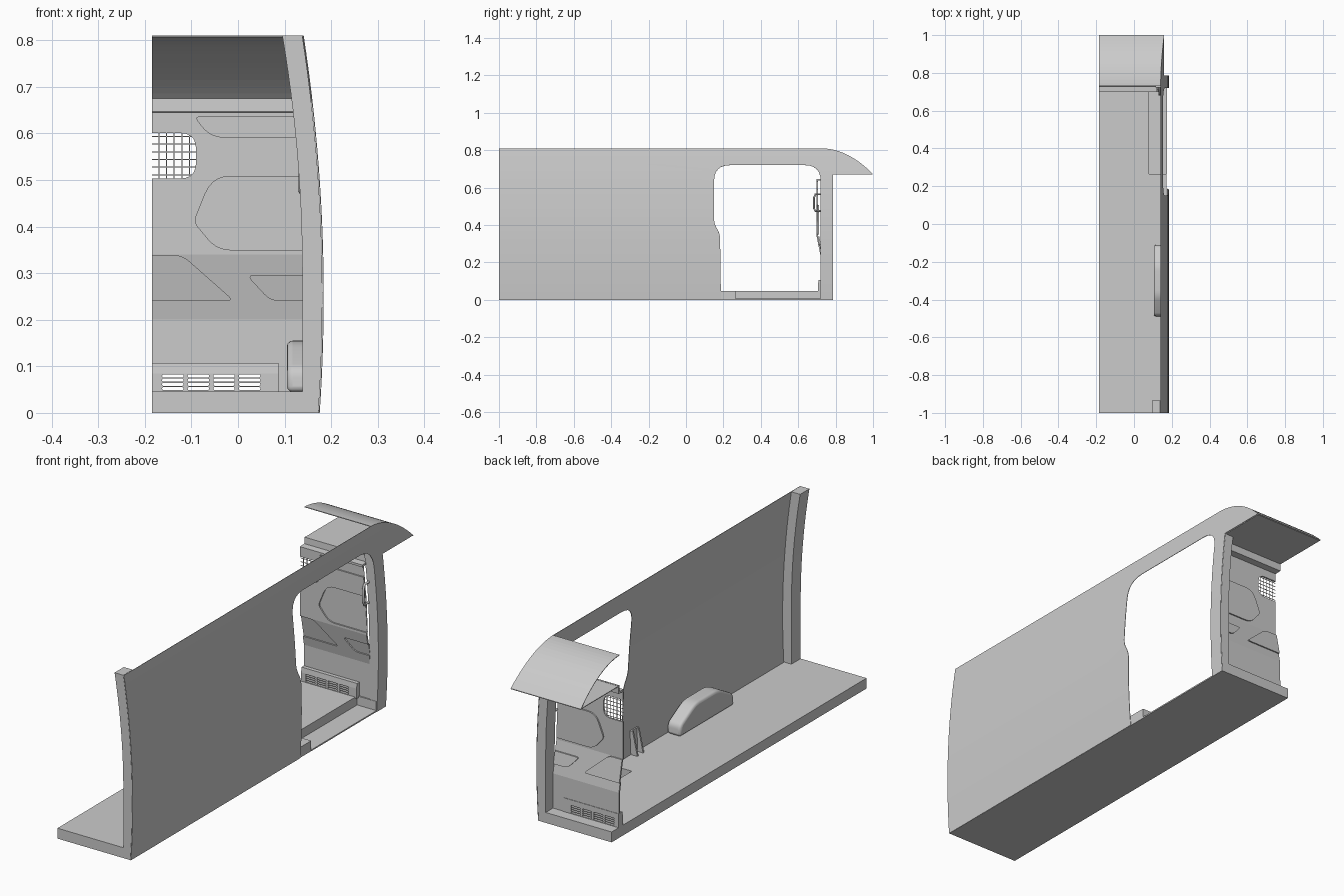
import bpy, bmesh, math

if "Cube" in bpy.data.objects:
    bpy.data.objects.remove(bpy.data.objects["Cube"])

LEFT = -0.185


def outer(z):
    return 0.183 - 0.137 * (z - 0.25) ** 2


def inner(z):
    return 0.138 - 0.165 * max(0, z - 0.3) ** 2


def make(name, bm, smooth=False):
    bmesh.ops.recalc_face_normals(bm, faces=bm.faces)
    me = bpy.data.meshes.new(name)
    bm.to_mesh(me)
    bm.free()
    ob = bpy.data.objects.new(name, me)
    bpy.context.collection.objects.link(ob)
    bpy.ops.object.select_all(action='DESELECT')
    ob.select_set(True)
    bpy.context.view_layer.objects.active = ob
    if smooth:
        bpy.ops.object.shade_smooth_by_angle(angle=math.radians(30))
    return ob


def add_prism(bm, pts, place, a, b):
    """Extrude a 2D outline from depth a to b; place(p, q, depth) gives xyz."""
    lo = [bm.verts.new(place(p, q, a)) for p, q in pts]
    hi = [bm.verts.new(place(p, q, b)) for p, q in pts]
    bm.faces.new(lo)
    bm.faces.new(hi[::-1])
    n = len(pts)
    for i in range(n):
        j = (i + 1) % n
        bm.faces.new((lo[i], lo[j], hi[j], hi[i]))


def prism(name, pts, place, a, b, smooth=False):
    bm = bmesh.new()
    add_prism(bm, pts, place, a, b)
    return make(name, bm, smooth)


def rounded(pts, radii, n=5):
    """Round the corners of an outline with quadratic arcs."""
    out = []
    for i, (p, r) in enumerate(zip(pts, radii)):
        if r == 0:
            out.append(p)
            continue
        ends = []
        for q in (pts[i - 1], pts[(i + 1) % len(pts)]):
            d = math.dist(p, q)
            ends.append([p[k] + (q[k] - p[k]) * r / d for k in (0, 1)])
        for s in range(n + 1):
            t = s / n
            out.append(tuple((1 - t) ** 2 * ends[0][k] + 2 * t * (1 - t) * p[k]
                             + t * t * ends[1][k] for k in (0, 1)))
    return out


def cut(ob, cutter):
    m = ob.modifiers.new("cut", 'BOOLEAN')
    m.object, m.operation, m.solver = cutter, 'DIFFERENCE', 'EXACT'
    bpy.context.view_layer.objects.active = ob
    bpy.ops.object.modifier_apply(modifier=m.name)


xz = lambda p, q, d: (p, d, q)
yz = lambda p, q, d: (d, p, q)
xy = lambda p, q, d: (p, q, d)

# Curved side skin with the sliding door opening
roof_arc = [((1 - t) ** 2 * 1 + 2 * t * (1 - t) * 0.87 + t * t * 0.73,
             (1 - t) ** 2 * 0.672 + 2 * t * (1 - t) * 0.805 + t * t * 0.81)
            for t in [i / 16 for i in range(17)]]
door = rounded([(0.187, 0), (0.182, 0.35), (0.15, 0.41), (0.15, 0.72), (0.72, 0.72), (0.72, 0)],
               [0, 0.025, 0.025, 0.085, 0.085, 0], 6)
outline = [(-1, 0)] + door + [(0.785, 0), (0.785, 0.672)] + roof_arc + [(-1, 0.81)]
bm = bmesh.new()
bm.faces.new([bm.verts.new((0, y, z)) for y, z in outline])
bm.normal_update()
bmesh.ops.triangulate(bm, faces=bm.faces[:])
for i in range(1, 20):
    bmesh.ops.bisect_plane(bm, geom=bm.verts[:] + bm.edges[:] + bm.faces[:],
                           plane_co=(0, 0, 0.0405 * i), plane_no=(0, 0, 1))
for v in bm.verts:
    v.co.x = outer(v.co.z)
side = make("side_wall", bm)
m = side.modifiers.new("thickness", 'SOLIDIFY')
m.thickness, m.offset = 0.002, 0

# Cab roof visor following the roof arc, with the flat overhead shelf under it
strip = [(y, z) for y, z in roof_arc] + [(y, z - 0.003) for y, z in reversed(roof_arc)]
prism("roof_visor", strip, lambda y, z, d: (LEFT if d == 0 else outer(z) - 0.001, y, z), 0, 1)
prism("overhead_shelf", [(LEFT, 0.73), (0.155, 0.73), (0.155, 0.995), (LEFT, 0.995)], xy, 0.671, 0.674)

# Pillars at the rear and behind the cab
for name, y0, y1, n in (("rear_pillar", -1, -0.935, 20), ("door_pillar", 0.722, 0.785, 17)):
    zs = [0.0405 * i for i in range(n + 1)]
    ring = [(outer(z) - 0.002, z) for z in zs] + [(inner(z), z) for z in reversed(zs)]
    prism(name, ring, xz, y0, y1, True)

# Load floor with the step well notched out, and the low step
prism("floor", [(LEFT, -1), (0.173, -1), (0.173, 0.265), (0.08, 0.265), (0.08, 0.72),
                (0.173, 0.72), (0.173, 0.785), (LEFT, 0.785)], xy, 0, 0.046)
prism("door_step", [(0.08, 0.265), (0.174, 0.265), (0.174, 0.72), (0.08, 0.72)], xy, 0, 0.006)

# Wheel arch box
arch = rounded([(-0.49, 0.045), (-0.487, 0.095), (-0.38, 0.155), (-0.22, 0.155),
                (-0.113, 0.095), (-0.11, 0.045)], [0, 0.02, 0.03, 0.03, 0.02, 0])
wheel_arch = prism("wheel_arch", arch, yz, 0.105, 0.172)
m = wheel_arch.modifiers.new("round", 'BEVEL')
m.width, m.segments, m.limit_method, m.angle_limit = 0.012, 3, 'ANGLE', math.radians(50)
bpy.ops.object.shade_smooth_by_angle(angle=math.radians(35))

# Bulkhead: bulged upper half leaning out over a flat lower half
SECTION = [(0.04, 0.726), (0.2, 0.726), (0.34, 0.698), (0.42, 0.698), (0.5, 0.698),
           (0.58, 0.698), (0.645, 0.698), (0.647, 0.728), (0.675, 0.73)]


def face_y(z):
    for (z0, y0), (z1, y1) in zip(SECTION, SECTION[1:]):
        if z <= z1:
            return y0 + (y1 - y0) * (z - z0) / (z1 - z0)
    return SECTION[-1][1]


back = [(y + 0.008, z - (0.008 if 0.64 < z < 0.65 else 0)) for z, y in SECTION]
profile = [(y, z) for z, y in SECTION] + back[::-1]
bulkhead = prism("bulkhead", profile,
                 lambda y, z, d: (LEFT if d == 0 else inner(z) + 0.003, y, z), 0, 1)

# Pressed recesses in the bulkhead, standing proud on the cab side
panels = [
    rounded([(-0.092, 0.635), (-0.06, 0.592), (0.2, 0.592), (0.2, 0.635)], [0.01, 0.03, 0, 0]),
    rounded([(0.2, 0.508), (-0.055, 0.508), (-0.095, 0.41), (-0.045, 0.35), (0.2, 0.35)],
            [0, 0.04, 0.015, 0.03, 0]),
    rounded([(-0.3, 0.338), (-0.12, 0.338), (-0.01, 0.241), (-0.3, 0.241)], [0, 0.02, 0.015, 0]),
    rounded([(0.2, 0.295), (0.02, 0.295), (0.07, 0.241), (0.2, 0.241)], [0, 0.015, 0.02, 0]),
]
bm = bmesh.new()
for p in panels:
    add_prism(bm, p, lambda x, z, d: (x, face_y(z) + d, z), -0.02, 0.006)
recess_cutter = make("recess_cutter", bm)
cut(bulkhead, recess_cutter)
bm = bmesh.new()
for p in panels[1:]:
    add_prism(bm, p, lambda x, z, d: (max(LEFT, min(x, inner(z))), face_y(z) + d, z), 0.007, 0.014)
make("recess_backs", bm)

# Vent box with four slotted grilles, plus the mesh window opening
vent = prism("vent_box", [(0.736, 0.04), (0.706, 0.04), (0.706, 0.085), (0.709, 0.107), (0.736, 0.107)],
             yz, LEFT, 0.087)
bm = bmesh.new()
for i in range(4):
    for j in range(4):
        x, z = -0.163 + 0.055 * i, 0.049 + 0.009 * j
        slot = rounded([(x, z), (x + 0.046, z), (x + 0.046, z + 0.0065), (x, z + 0.0065)],
                       [0.003] * 4, 2)
        add_prism(bm, slot, xz, 0.6, 0.8)
window = rounded([(-0.25, 0.503), (-0.09, 0.503), (-0.09, 0.601), (-0.25, 0.601)],
                 [0, 0.035, 0.035, 0])
add_prism(bm, window, xz, 0.6, 0.8)
opening_cutter = make("opening_cutter", bm)
cut(bulkhead, opening_cutter)
cut(vent, opening_cutter)
for c in (recess_cutter, opening_cutter):
    bpy.data.objects.remove(c)

# Wire mesh across the window
bm = bmesh.new()
w = 0.001
for i in range(6):
    x, z = -0.17 + 0.0165 * i, 0.511 + 0.0165 * i
    e = 0.015 if i == 5 else 0
    add_prism(bm, [(x - w, 0.5 + e), (x + w, 0.5 + e), (x + w, 0.604 - e), (x - w, 0.604 - e)],
              xz, 0.701, 0.703)
    add_prism(bm, [(LEFT, z - w), (-0.088, z - w), (-0.088, z + w), (LEFT, z + w)], xz, 0.7015, 0.7035)
make("window_mesh", bm)

# Grab handle beside the door
cu = bpy.data.curves.new("grab_handle", 'CURVE')
cu.dimensions, cu.bevel_depth, cu.bevel_resolution = '3D', 0.005, 2
sp = cu.splines.new('POLY')
path = [(0.725, 0.475), (0.692, 0.475), (0.684, 0.49), (0.684, 0.545), (0.692, 0.565), (0.725, 0.565)]
sp.points.add(len(path) - 1)
for pt, (y, z) in zip(sp.points, path):
    pt.co = (0.135, y, z, 1)
cu.use_fill_caps = True
bpy.context.collection.objects.link(bpy.data.objects.new("grab_handle", cu))

# Small bracket on the wall by the door opening
for y in (0.09, 0.13):
    prism("wall_bracket", [(0.142, 0.046), (0.174, 0.046), (0.178, 0.15), (0.165, 0.15)], xz, y, y + 0.008)
prism("bracket_plate", [(0.168, 0.046), (0.174, 0.046), (0.178, 0.15), (0.172, 0.15)], xz, 0.09, 0.138)
